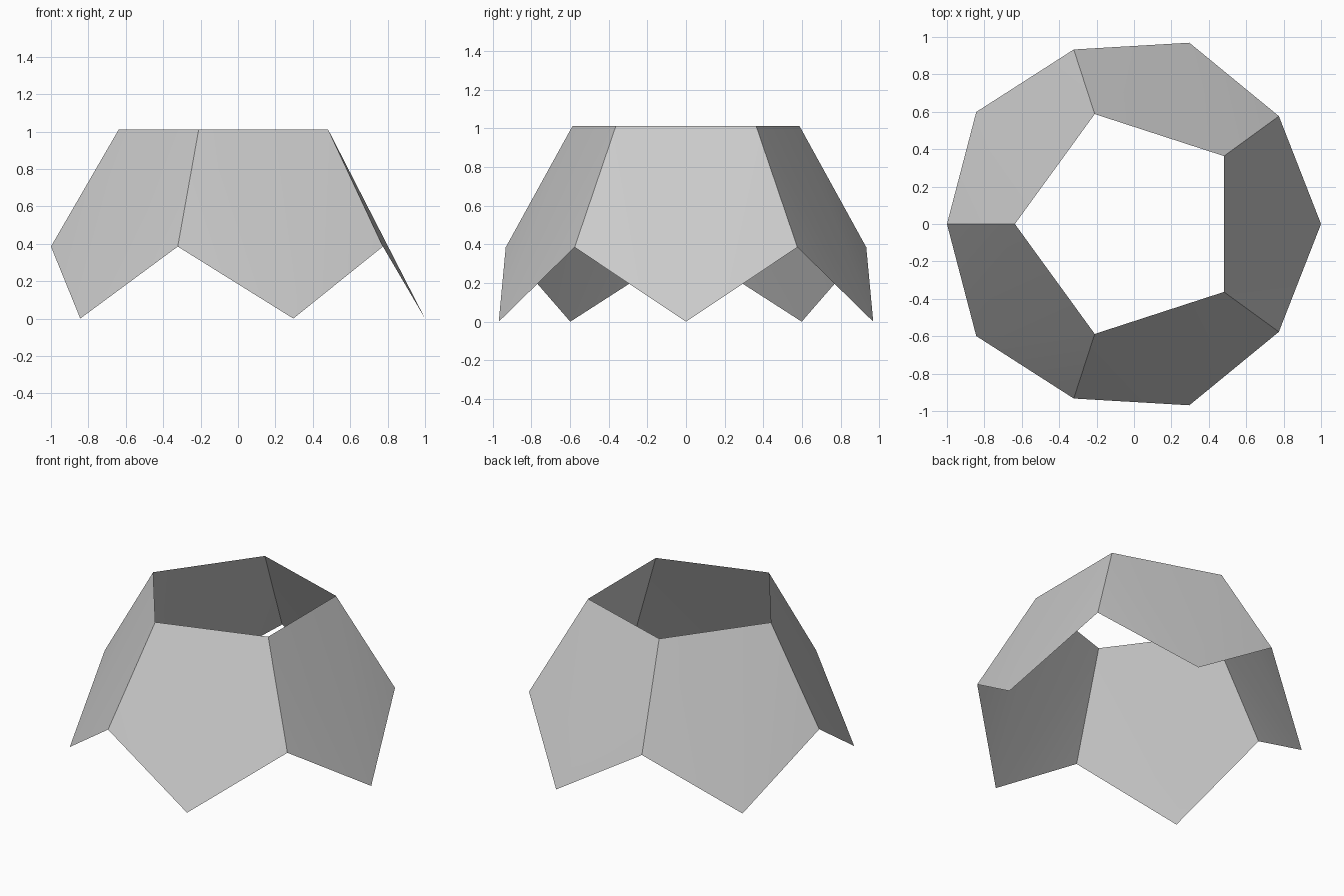
import bpy, bmesh
from math import cos, sin, radians

if "Cube" in bpy.data.objects:
    bpy.data.objects.remove(bpy.data.objects["Cube"])

CX = -0.019  # ring centre, so the bounds are centred on x = 0


def ring(bm, radius, z, start):
    return [bm.verts.new((CX + radius * cos(radians(start + 72 * i)),
                          radius * sin(radians(start + 72 * i)), z))
            for i in range(5)]


# Open band of five pentagons: bottom tips, middle corners, top rim
bm = bmesh.new()
tips = ring(bm, 1.019, 0.0, 0)
mids = ring(bm, 0.981, 0.385, 36)
tops = ring(bm, 0.618, 1.012, 36)

# Each pentagon bends very slightly along the lines from rim to tip
for i in range(5):
    tip, m0, m1, t0, t1 = tips[i], mids[i - 1], mids[i], tops[i - 1], tops[i]
    bm.faces.new((tip, t1, t0))
    bm.faces.new((tip, t0, m0))
    bm.faces.new((tip, m1, t1))

mesh = bpy.data.meshes.new("pentagon_shell")
bm.to_mesh(mesh)
bm.free()
shell = bpy.data.objects.new("pentagon_shell", mesh)
bpy.context.collection.objects.link(shell)

# Soft shading inside each pentagon, sharp seams between them
bpy.context.view_layer.objects.active = shell
shell.select_set(True)
bpy.ops.object.shade_smooth_by_angle(angle=radians(30))
